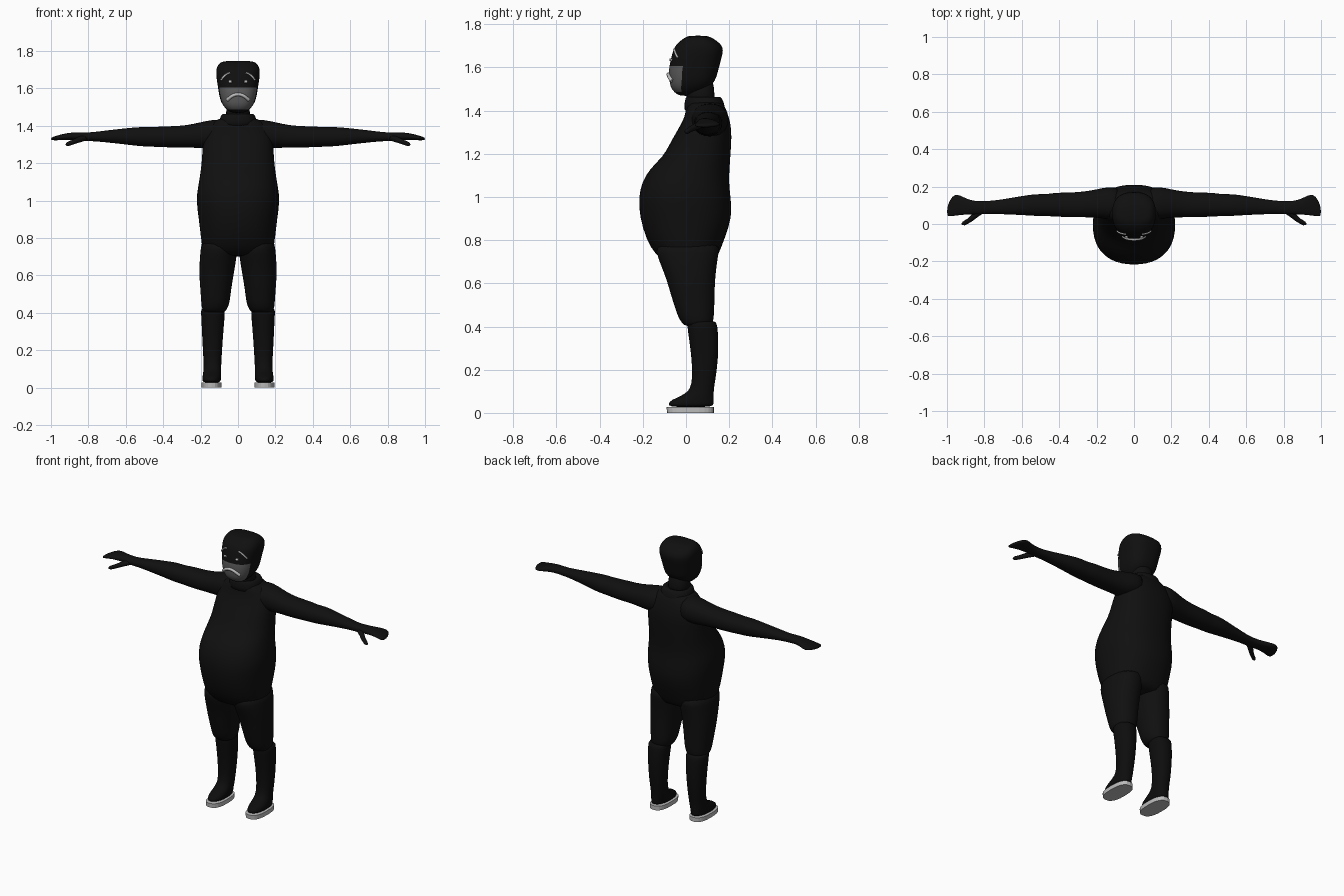
import bpy, bmesh
from math import cos, sin, pi
from mathutils import Vector

cube = bpy.data.objects.get("Cube")
if cube:
    bpy.data.objects.remove(cube, do_unlink=True)


def material(name, value):
    m = bpy.data.materials.new(name)
    m.use_nodes = True
    col = (value, value, value, 1)
    m.diffuse_color = col
    m.node_tree.nodes["Principled BSDF"].inputs["Base Color"].default_value = col
    return m


BLACK = material("soft black cloth", 0.005)
BOOT = material("boot black", 0.004)
GREY = material("mask grey", 0.11)
PALE = material("pale grey", 0.5)


def smooth(ob):
    for p in ob.data.polygons:
        p.use_smooth = True


def loft(name, rings, mat, axis="Z", power=2.2, mirror=False, subsurf=1, sides=24):
    """Skin rounded sections given as (position, a_min, a_max, b_min, b_max)."""
    bm = bmesh.new()
    loops = []
    for t, a0, a1, b0, b1 in rings:
        loop = []
        for i in range(sides):
            c, s = cos(2 * pi * i / sides), sin(2 * pi * i / sides)
            a = (a0 + a1) / 2 + (a1 - a0) / 2 * abs(c) ** (2 / power) * (1 if c > 0 else -1)
            b = (b0 + b1) / 2 + (b1 - b0) / 2 * abs(s) ** (2 / power) * (1 if s > 0 else -1)
            loop.append(bm.verts.new((a, b, t) if axis == "Z" else (t, a, b)))
        loops.append(loop)
    for lo, hi in zip(loops, loops[1:]):
        for i in range(sides):
            j = (i + 1) % sides
            bm.faces.new((lo[i], lo[j], hi[j], hi[i]))
    bm.faces.new(loops[0][::-1])
    bm.faces.new(loops[-1])
    bmesh.ops.recalc_face_normals(bm, faces=bm.faces)
    me = bpy.data.meshes.new(name)
    bm.to_mesh(me)
    bm.free()
    me.materials.append(mat)
    ob = bpy.data.objects.new(name, me)
    bpy.context.collection.objects.link(ob)
    if mirror:
        ob.modifiers.new("mirror", "MIRROR")
    if subsurf:
        ob.modifiers.new("smooth", "SUBSURF").levels = subsurf
        ob.modifiers["smooth"].render_levels = subsurf
        smooth(ob)
    return ob


def tube(name, points, radius, mat, radii=None):
    cu = bpy.data.curves.new(name, "CURVE")
    cu.dimensions = "3D"
    cu.bevel_depth = radius
    cu.bevel_resolution = 3
    cu.use_fill_caps = True
    sp = cu.splines.new("POLY")
    sp.points.add(len(points) - 1)
    for i, p in enumerate(points):
        sp.points[i].co = (*p, 1)
        sp.points[i].radius = radii[i] if radii else 1
    sp.use_smooth = True
    cu.materials.append(mat)
    ob = bpy.data.objects.new(name, cu)
    bpy.context.collection.objects.link(ob)
    return ob


def body_ring(z, half, front, back):
    return (z, -half, half, front, back)


# Torso with a heavy belly
loft("torso", [body_ring(*r) for r in (
    (.70, .16, -.10, .13), (.73, .19, -.14, .15), (.80, .20, -.185, .178),
    (.91, .212, -.217, .217), (1.0, .226, -.222, .208), (1.07, .216, -.205, .20),
    (1.13, .205, -.17, .203), (1.19, .197, -.105, .207), (1.24, .193, -.08, .21),
    (1.31, .19, -.04, .213), (1.37, .18, -.005, .20), (1.42, .14, .0, .182),
    (1.45, .08, .01, .16))], BLACK, power=2.3)

# Standing collar and neck
loft("collar", [body_ring(*r) for r in (
    (1.38, .11, -.012, .19), (1.43, .10, -.008, .178), (1.462, .09, -.004, .167),
    (1.468, .075, .01, .15), (1.45, .06, .02, .13))], BLACK)
loft("neck", [body_ring(*r) for r in (
    (1.42, .07, .0, .14), (1.48, .062, .0, .13), (1.56, .062, .0, .13))], BLACK)

# Head with flat-topped hair and a painted muzzle
head = loft("head", [body_ring(*r) for r in (
    (1.468, .03, -.03, .03), (1.485, .06, -.055, .07), (1.51, .082, -.073, .11),
    (1.54, .096, -.077, .137), (1.575, .103, -.08, .146), (1.605, .107, -.078, .155),
    (1.64, .113, -.07, .163), (1.68, .118, -.06, .175), (1.71, .116, -.045, .163),
    (1.735, .10, -.01, .125), (1.748, .078, .01, .10))], BLACK, power=2.5, sides=32)
head.data.materials.append(GREY)
for p in head.data.polygons:
    if 1.49 < p.center.z < 1.605 and p.center.y < -.02:
        p.material_index = 1

# Sleeved arms with flat hands
loft("arms", [
    (.06, .02, .195, 1.29, 1.44), (.14, .025, .20, 1.28, 1.432), (.20, .034, .185, 1.28, 1.42),
    (.27, .036, .173, 1.284, 1.403), (.35, .036, .168, 1.283, 1.398), (.43, .04, .168, 1.287, 1.396),
    (.47, .042, .158, 1.288, 1.392), (.52, .042, .162, 1.29, 1.395), (.60, .048, .15, 1.30, 1.387),
    (.70, .052, .132, 1.311, 1.376), (.76, .054, .125, 1.317, 1.368), (.80, .052, .122, 1.318, 1.364),
    (.86, .052, .122, 1.322, 1.367), (.91, .05, .142, 1.324, 1.362), (.955, .044, .167, 1.323, 1.352),
    (.985, .04, .13, 1.322, 1.342), (1.0, .044, .085, 1.324, 1.336)],
    BLACK, axis="X", mirror=True)
for side, sx in (("left", 1), ("right", -1)):
    tube(side + "_thumb", [(sx * .80, .08, 1.342), (sx * .845, .05, 1.328),
                           (sx * .88, .02, 1.314), (sx * .91, .003, 1.302),
                           (sx * .92, -.001, 1.298)], .016, BLACK, (1, 1, .8, .7, .3))

# Baggy trouser legs
loft("trouser_legs", [
    (.40, .075, .18, .0, .11), (.415, .06, .192, -.02, .125), (.45, .045, .197, -.04, .13),
    (.50, .039, .20, -.055, .132), (.55, .032, .204, -.072, .133), (.61, .022, .208, -.088, .135),
    (.68, .01, .206, -.115, .142), (.74, .002, .20, -.14, .152), (.80, .0, .195, -.14, .16)],
    BLACK, mirror=True)

# Tall boots and pale soles
loft("boots", [
    (.025, .092, .19, -.083, .128), (.045, .091, .191, -.083, .128), (.06, .09, .19, -.068, .128),
    (.08, .09, .187, -.02, .128), (.10, .09, .184, .01, .129), (.13, .089, .184, .026, .132),
    (.20, .085, .188, .03, .144), (.30, .078, .193, .02, .152), (.38, .071, .197, .008, .148),
    (.42, .069, .199, .004, .143), (.425, .08, .188, .015, .13)], BOOT, mirror=True)
loft("soles", [(0, .087, .195, -.088, .13), (.027, .087, .195, -.09, .13)],
     PALE, power=2.6, mirror=True, subsurf=0)

# Face marks laid on the head surface
bpy.context.view_layer.update()
deps = bpy.context.evaluated_depsgraph_get()


def on_face(x, z):
    hit, loc, _, _ = head.ray_cast(Vector((x, -1, z)), Vector((0, 1, 0)), depsgraph=deps)
    return (x, loc.y - .003 if hit else -.05, z)


steps = [i / 8 for i in range(-8, 9)]
tube("mouth", [on_face(.058 * t, 1.568 - .03 * t * t) for t in steps], .009, PALE)
for side, sx in (("left", 1), ("right", -1)):
    tube(side + "_eyebrow", [on_face(sx * (.066 + .024 * t), 1.672 - .019 * t - .008 * t * t)
                             for t in steps], .005, PALE)
    tube(side + "_eye", [on_face(sx * (.041 + .008 * t), 1.636) for t in steps[::4]],
         .007, PALE)
